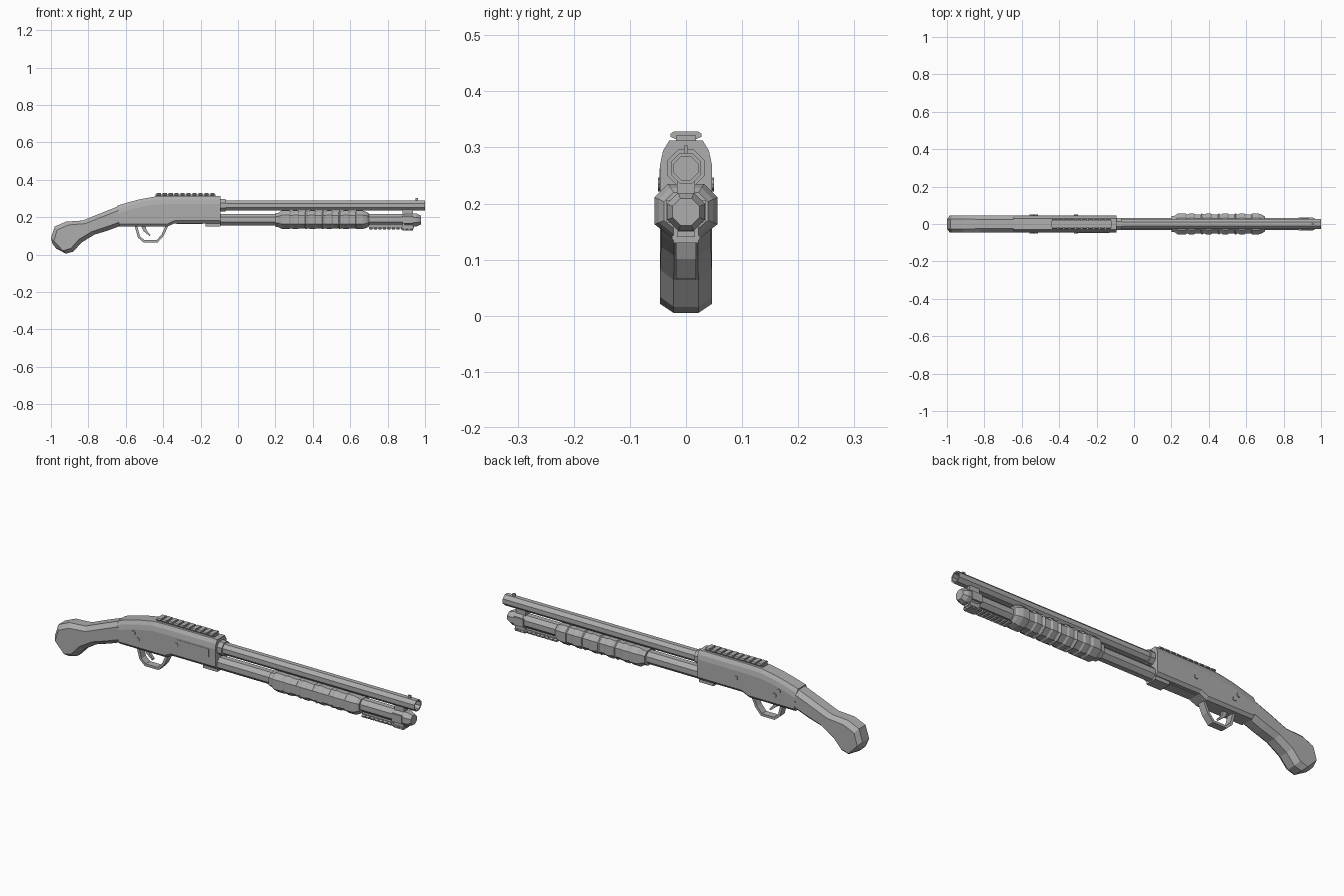
import bpy, bmesh, math
from mathutils import Vector

if "Cube" in bpy.data.objects:
    bpy.data.objects.remove(bpy.data.objects["Cube"])

GREY = (0.42, 0.42, 0.42, 1)
metal = bpy.data.materials.new("plain grey")
metal.use_nodes = True
metal.diffuse_color = GREY
metal.node_tree.nodes["Principled BSDF"].inputs["Base Color"].default_value = GREY


def finish(name, bm):
    bmesh.ops.recalc_face_normals(bm, faces=bm.faces)
    mesh = bpy.data.meshes.new(name)
    bm.to_mesh(mesh)
    bm.free()
    mesh.materials.append(metal)
    ob = bpy.data.objects.new(name, mesh)
    bpy.context.collection.objects.link(ob)
    return ob


def loft(name, rings, caps=True):
    """Skin a list of equal-length point rings."""
    bm = bmesh.new()
    loops = [[bm.verts.new(p) for p in r] for r in rings]
    for a, b in zip(loops, loops[1:]):
        for i in range(len(a)):
            j = (i + 1) % len(a)
            bm.faces.new((a[i], a[j], b[j], b[i]))
    if caps:
        bm.faces.new(loops[0])
        bm.faces.new(loops[-1])
    return finish(name, bm)


def box(name, x, y, z):
    rings = [[(px, y[0], z[0]), (px, y[1], z[0]), (px, y[1], z[1]), (px, y[0], z[1])] for px in x]
    return loft(name, rings)


def tube(name, zc, stations, sides=8):
    """Flat-topped polygon tube along x from (x, half height) stations."""
    rings = []
    for x, h in stations:
        r = h / math.cos(math.pi / sides)
        angles = [2 * math.pi * (i + 0.5) / sides for i in range(sides)]
        rings.append([(x, r * math.sin(a), zc + r * math.cos(a)) for a in angles])
    return loft(name, rings)


def body(name, stations, top, bottom):
    """Loft between top and bottom outline points with chamfered edges."""
    rings = []
    for tx, tz, bx, bz, w in stations:
        t, b = Vector((tx, 0, tz)), Vector((bx, 0, bz))
        d = (b - t).normalized()
        half = [t + d * s * w + Vector((0, y * w, 0)) for y, s in top]
        half += [b - d * s * w + Vector((0, y * w, 0)) for y, s in bottom]
        rings.append(half + [Vector((p.x, -p.y, p.z)) for p in reversed(half)])
    return loft(name, rings)


def rail(name, x0, x1, z, up, hw, teeth):
    """Toothed accessory rail; up is 1 or -1."""
    zs = sorted((z, z + up * 0.010))
    box(name + "_base", (x0, x1), (-hw * 0.65, hw * 0.65), zs)
    pitch = (x1 - x0) / teeth
    for i in range(teeth):
        a = x0 + pitch * (i + 0.15)
        b = a + pitch * 0.7
        prof = [(hw * 0.65, 0.004), (hw, 0.008), (hw, 0.013), (hw * 0.8, 0.017)]
        prof += [(-y, s) for y, s in reversed(prof)]
        loft(f"{name}_tooth_{i + 1}", [[(x, y, z + up * s) for y, s in prof] for x in (a, b)])


# Receiver and curved grip
body("receiver", [
    (-0.645, 0.262, -0.634, 0.15, 1), (-0.58, 0.281, -0.58, 0.15, 1),
    (-0.527, 0.295, -0.527, 0.15, 1), (-0.446, 0.31, -0.446, 0.15, 1),
    (-0.377, 0.312, -0.377, 0.15, 1), (-0.34, 0.312, -0.34, 0.167, 1),
    (-0.094, 0.312, -0.094, 0.167, 1)],
    [(0.03, 0), (0.041, 0.018), (0.046, 0.042)], [(0.046, 0.014), (0.034, 0)])
body("grip", [
    (-0.64, 0.258, -0.63, 0.153, 0.97), (-0.74, 0.219, -0.70, 0.127, 0.97),
    (-0.83, 0.182, -0.767, 0.107, 0.97), (-0.92, 0.176, -0.837, 0.064, 1),
    (-0.98, 0.15, -0.88, 0.016, 1), (-1.0, 0.088, -0.92, 0.005, 1),
    (-0.992, 0.058, -0.972, 0.032, 0.5)],
    [(0.026, 0), (0.046, 0.022)], [(0.046, 0.022), (0.022, 0)])
box("receiver_front_lug", (-0.174, -0.094), (-0.03, 0.03), (0.15, 0.18))
box("ejection_port_cover", (-0.31, -0.13), (-0.0475, -0.044), (0.222, 0.262))
box("loading_gate", (-0.33, -0.19), (-0.02, 0.02), (0.164, 0.168))
rail("top_rail", -0.44, -0.12, 0.311, 1, 0.028, 10)

# Cross pins through the receiver
for i, (px, pz) in enumerate([(-0.548, 0.232), (-0.525, 0.205), (-0.31, 0.235)]):
    loft(f"receiver_pin_{i + 1}", [[(px + 0.011 * math.cos(a * math.pi / 4), y,
         pz + 0.011 * math.sin(a * math.pi / 4)) for a in range(8)] for y in (-0.05, 0.05)])

# Trigger guard loop and trigger
guard_path = [(-0.546, 0.155), (-0.53, 0.095), (-0.503, 0.071), (-0.432, 0.071),
              (-0.402, 0.105), (-0.38, 0.155)]
guard = bmesh.new()
edge = [[guard.verts.new((x, y, z)) for y in (-0.018, 0.018)] for x, z in guard_path]
for a, b in zip(edge, edge[1:]):
    guard.faces.new((a[0], a[1], b[1], b[0]))
guard_ob = finish("trigger_guard", guard)
solid = guard_ob.modifiers.new("thickness", "SOLIDIFY")
solid.thickness = 0.013
solid.offset = 0
trigger_profile = [(-0.52, 0.155), (-0.505, 0.125), (-0.472, 0.098), (-0.468, 0.106),
                   (-0.488, 0.128), (-0.495, 0.155)]
loft("trigger", [[(x, y, z) for x, z in trigger_profile] for y in (-0.007, 0.007)])

# Barrel with a hollow muzzle, breech collar and bead sight
tube("barrel", 0.263, [(-0.1, 0.027), (1.0, 0.027), (1.0, 0.021), (0.93, 0.021)])
tube("barrel_collar", 0.263, [(-0.1, 0.033), (-0.068, 0.033)])
box("bead_sight_post", (0.948, 0.962), (-0.004, 0.004), (0.287, 0.303))

# Magazine tube, end cap and barrel bracket
tube("magazine_tube", 0.187, [(-0.1, 0.031), (0.93, 0.031)])
tube("magazine_cap", 0.185, [(0.89, 0.034), (0.955, 0.034), (0.978, 0.024)])
box("bracket_upper", (0.88, 0.935), (-0.016, 0.016), (0.21, 0.242))
box("bracket_lower", (0.88, 0.935), (-0.022, 0.022), (0.13, 0.165))
box("bracket_band", (0.88, 0.935), (-0.036, 0.036), (0.165, 0.205))
rail("lower_rail", 0.70, 0.94, 0.15, -1, 0.025, 10)

# Ribbed pump forend
section = [(0.022, -0.049), (0.056, -0.022), (0.056, 0.026), (0.032, 0.05)]
section += [(-y, z) for y, z in reversed(section)]
steps = [(0.2, 0.76), (0.215, 0.76), (0.235, 1)]
ribs, start, pitch = 8, 0.275, 0.045
for i in range(ribs):
    x = start + i * pitch
    steps += [(x, 1), (x + 0.007, 0.92), (x + pitch - 0.007, 0.92) if i % 2 else (x + 0.014, 0.92),
              (x + pitch - 0.003, 1) if i % 2 else (x + 0.021, 1)]
steps += [(0.665, 1), (0.688, 0.86), (0.7, 0.7)]
loft("pump_forend", [[(x, y * s, 0.185 + z * s) for y, z in section] for x, s in steps])
